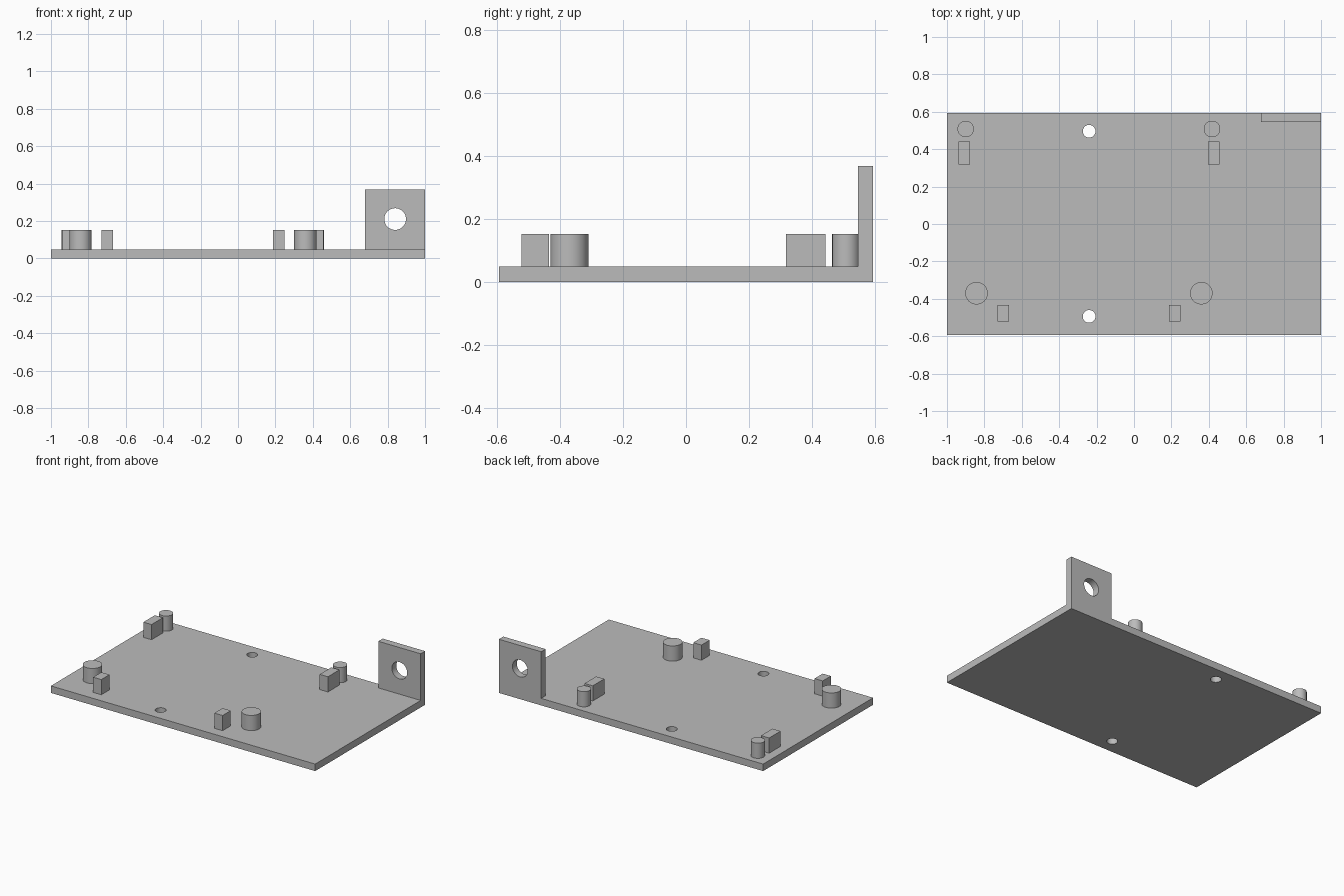
import bpy
import math

cube = bpy.data.objects.get("Cube")
if cube:
    bpy.data.objects.remove(cube, do_unlink=True)

HALF_Y = 0.594
PLATE_TOP = 0.048
PEG_TOP = 0.152

grey = bpy.data.materials.new("plain grey")
grey.use_nodes = True
grey.diffuse_color = (0.5, 0.5, 0.5, 1)
grey.node_tree.nodes["Principled BSDF"].inputs["Base Color"].default_value = (0.5, 0.5, 0.5, 1)


def box(name, low, high):
    centre = [(a + b) / 2 for a, b in zip(low, high)]
    bpy.ops.mesh.primitive_cube_add(size=1, location=centre)
    ob = bpy.context.object
    ob.name = name
    ob.scale = [b - a for a, b in zip(low, high)]
    bpy.ops.object.transform_apply(location=False, rotation=False, scale=True)
    ob.data.materials.append(grey)
    return ob


def cylinder(name, centre, radius, depth, tilt=0):
    bpy.ops.mesh.primitive_cylinder_add(vertices=48, radius=radius, depth=depth,
                                        location=centre, rotation=(tilt, 0, 0))
    ob = bpy.context.object
    ob.name = name
    ob.data.materials.append(grey)
    bpy.ops.object.shade_smooth_by_angle(angle=math.radians(30))
    return ob


def drill(target, centre, radius, tilt=0):
    cutter = cylinder(target.name + "_hole_cutter", centre, radius, 0.2, tilt)
    cutter.hide_render = True
    cutter.hide_set(True)
    cut = target.modifiers.new("hole", "BOOLEAN")
    cut.operation = "DIFFERENCE"
    cut.solver = "EXACT"
    cut.object = cutter
    # Bake the cut so that the cutter can go
    bpy.ops.object.select_all(action="DESELECT")
    bpy.context.view_layer.objects.active = target
    target.select_set(True)
    bpy.ops.object.modifier_apply(modifier=cut.name)
    bpy.data.objects.remove(cutter, do_unlink=True)
    bpy.ops.object.shade_smooth_by_angle(angle=math.radians(30))


# Base plate with two screw holes
plate = box("base_plate", (-1, -HALF_Y, 0), (1, HALF_Y, PLATE_TOP))
for y in (-0.494, 0.496):
    drill(plate, (-0.24, y, 0.024), 0.034)

# Upright tab with a round hole at the back left corner
tab = box("upright_tab", (0.68, 0.546, PLATE_TOP), (1, HALF_Y, 0.367))
drill(tab, (0.84, 0.57, 0.21), 0.058, math.pi / 2)

# Round support posts
peg_mid = (PLATE_TOP + PEG_TOP) / 2
peg_height = PEG_TOP - PLATE_TOP
for row, y, radius, places in (("front", -0.37, 0.06, (-0.842, 0.36)),
                               ("back", 0.508, 0.044, (-0.9, 0.417))):
    for side, x in zip(("right", "left"), places):
        cylinder(f"{row}_{side}_post", (x, y, peg_mid), radius, peg_height)

# Rectangular stop blocks
for row, y0, y1, places in (("front", -0.522, -0.434, (-0.7, 0.218)),
                            ("back", 0.318, 0.442, (-0.908, 0.427))):
    for side, x in zip(("right", "left"), places):
        box(f"{row}_{side}_stop", (x - 0.031, y0, PLATE_TOP), (x + 0.031, y1, PEG_TOP))
